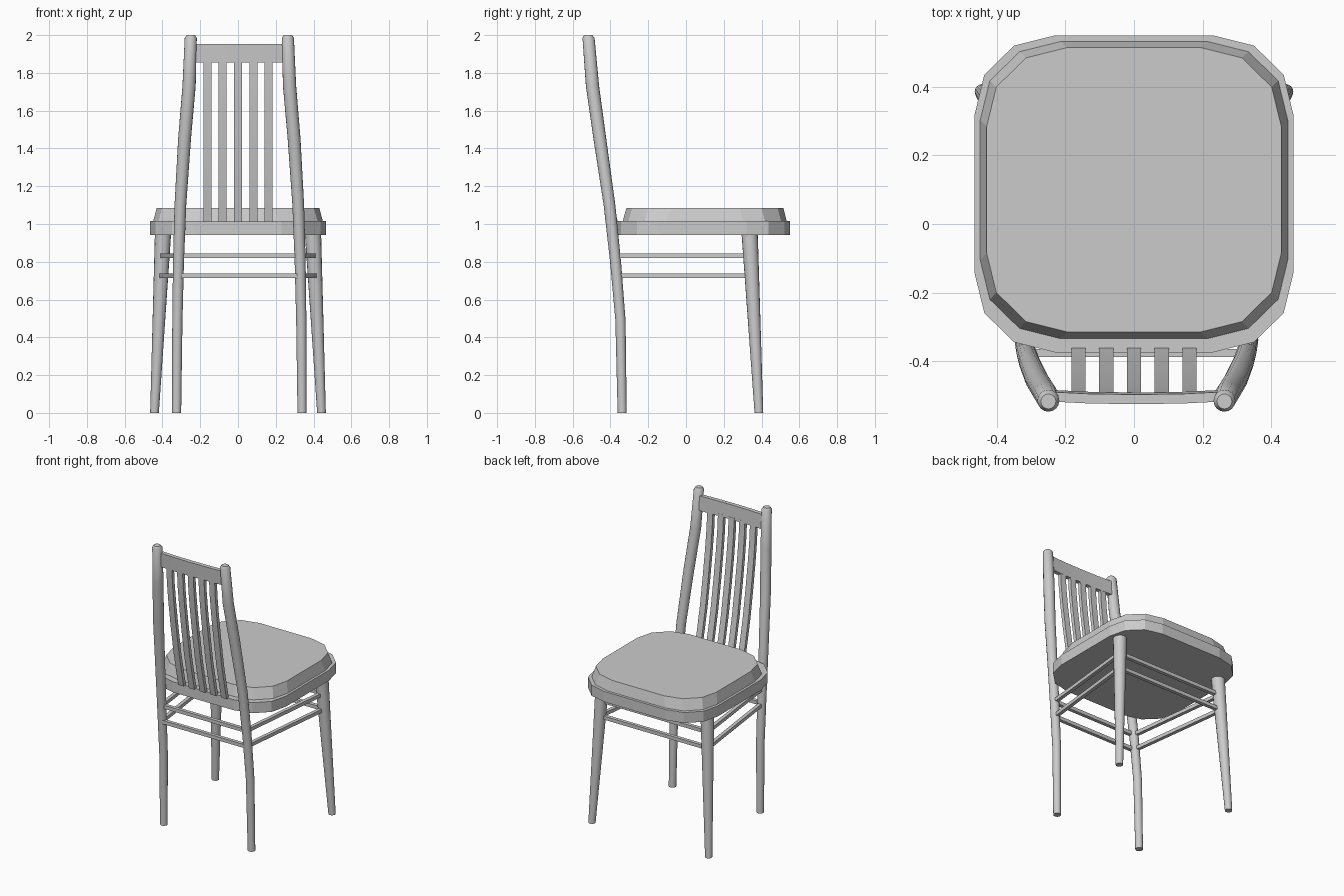
import bpy, math
from mathutils import Vector

if "Cube" in bpy.data.objects:
    bpy.data.objects.remove(bpy.data.objects["Cube"])


def loft(name, rings, smooth=False):
    """Skin a list of equal-length rings and cap both ends."""
    n = len(rings[0])
    verts = [p for r in rings for p in r]
    faces = [(k * n + i, k * n + (i + 1) % n, (k + 1) * n + (i + 1) % n, (k + 1) * n + i)
             for k in range(len(rings) - 1) for i in range(n)]
    faces += [tuple(reversed(range(n))), tuple(range(len(verts) - n, len(verts)))]
    me = bpy.data.meshes.new(name)
    me.from_pydata(verts, [], faces)
    ob = bpy.data.objects.new(name, me)
    bpy.context.collection.objects.link(ob)
    if smooth:
        bpy.ops.object.select_all(action='DESELECT')
        bpy.context.view_layer.objects.active = ob
        ob.select_set(True)
        bpy.ops.object.shade_smooth_by_angle(angle=math.radians(35))
    return ob


def circle(x, y, z, r, n=16):
    return [(x + r * math.cos(2 * math.pi * i / n), y + r * math.sin(2 * math.pi * i / n), z)
            for i in range(n)]


def rounded(hx, hy, cy, z):
    """Chamfered-round square outline, three segments per corner."""
    quarter = [(hx, hy - 0.23), (hx - 0.028, hy - 0.115), (hx - 0.115, hy - 0.03), (hx - 0.235, hy)]
    pts = quarter + [(-x, y) for x, y in reversed(quarter)]
    pts += [(-x, -y) for x, y in pts]
    return [(x, y + cy, z) for x, y in pts]


def bar(name, a, b, t=0.024):
    """Square rod between two points."""
    a, b = Vector(a), Vector(b)
    side = (b - a).cross(Vector((0, 0, 1))).normalized() * t / 2
    up = Vector((0, 0, t / 2))
    return loft(name, [[p - side - up, p + side - up, p + side + up, p - side + up] for p in (a, b)])


# Seat frame and cushion
loft("seat", [rounded(0.465, 0.463, 0.088, z) for z in (0.943, 1.015)])
loft("cushion", [rounded(0.449, 0.434, 0.099, 1.015), rounded(0.43, 0.415, 0.1, 1.086)])

# Back posts: half-spacing, y, z, radius
post = [(0.332, -0.338, 0, 0.024), (0.328, -0.347, 0.49, 0.027), (0.322, -0.373, 0.8, 0.029),
        (0.312, -0.405, 1.1, 0.031), (0.29, -0.456, 1.45, 0.034), (0.266, -0.495, 1.73, 0.035),
        (0.257, -0.516, 1.985, 0.032), (0.257, -0.518, 2.0, 0.022)]
for s, side in ((-1, "left"), (1, "right")):
    loft("back_post_" + side, [circle(0.007 + s * x, y, z, r) for x, y, z, r in post], True)
    # Tapered, splayed front legs
    loft("front_leg_" + side, [circle(s * 0.442, 0.386, 0, 0.023),
                               circle(s * 0.397, 0.337, 0.95, 0.043)], True)

# Curved back slats
slat = [(-0.373, 1.01), (-0.393, 1.1), (-0.424, 1.25), (-0.456, 1.45),
        (-0.48, 1.62), (-0.495, 1.75), (-0.503, 1.87)]
for i in range(5):
    x, w, t = (i - 2) * 0.081, 0.021, 0.012
    loft(f"back_slat_{i + 1}", [[(x - w, y - t, z), (x + w, y - t, z), (x + w, y + t, z), (x - w, y + t, z)]
                                for y, z in slat], True)

# Slightly bowed top rail
rail = [(-0.25, -0.502), (-0.13, -0.508), (0.007, -0.51), (0.144, -0.508), (0.264, -0.502)]
loft("top_rail", [[(x, y - 0.010, 1.855), (x, y + 0.018, 1.855), (x, y + 0.012, 1.953), (x, y - 0.016, 1.953)]
                  for x, y in rail], True)

# Two levels of stretchers on all four sides
for level, z in (("lower", 0.725), ("upper", 0.832)):
    fx, fy = 0.442 - 0.0474 * z, 0.386 - 0.0516 * z
    by = -0.377
    bar(f"{level}_front_stretcher", (-fx, fy, z), (fx, fy, z))
    bar(f"{level}_back_stretcher", (-0.316, by, z), (0.329, by, z))
    for s, side in ((-1, "left"), (1, "right")):
        bar(f"{level}_{side}_stretcher", (0.007 + s * 0.322, by + 0.005, z), (s * fx, fy, z))

# Consistent outward normals
import bmesh
for ob in bpy.context.collection.objects:
    bm = bmesh.new()
    bm.from_mesh(ob.data)
    bmesh.ops.recalc_face_normals(bm, faces=bm.faces)
    bm.to_mesh(ob.data)
    bm.free()
